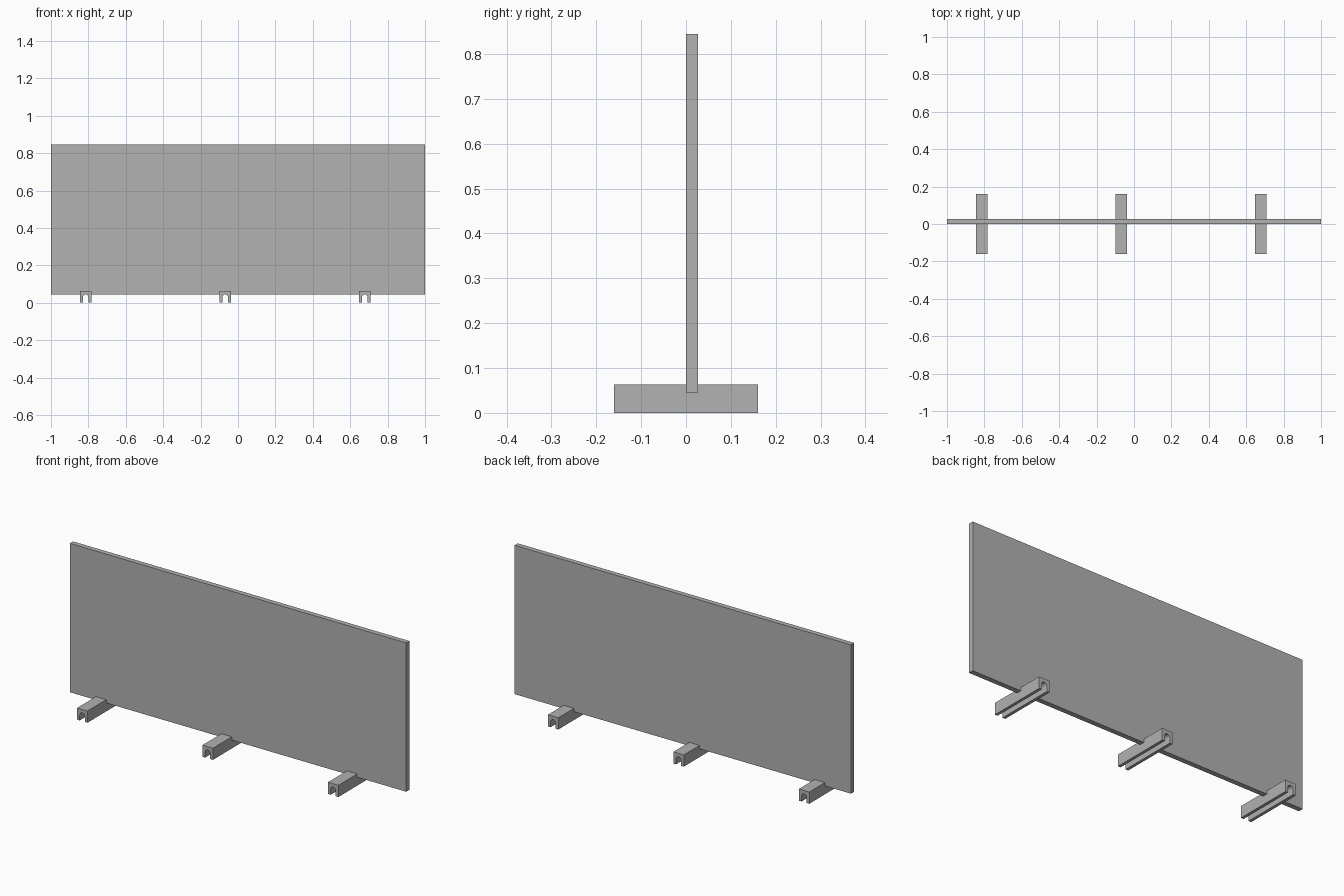
import bpy
import bmesh
from math import cos, sin, pi

cube = bpy.data.objects.get("Cube")
if cube:
    bpy.data.objects.remove(cube)

# Single grey finish
grey = bpy.data.materials.new("plain_grey")
grey.use_nodes = True
colour = (0.445, 0.445, 0.445, 1)
grey.diffuse_color = colour
grey.node_tree.nodes["Principled BSDF"].inputs["Base Color"].default_value = colour


def extrude_profile(name, profile, y0, y1, x=0):
    """Extrude an (x, z) outline along y."""
    bm = bmesh.new()
    face = bm.faces.new([bm.verts.new((px, y0, pz)) for px, pz in profile])
    new = bmesh.ops.extrude_face_region(bm, geom=[face])["geom"]
    verts = [v for v in new if isinstance(v, bmesh.types.BMVert)]
    bmesh.ops.translate(bm, verts=verts, vec=(0, y1 - y0, 0))
    bmesh.ops.recalc_face_normals(bm, faces=bm.faces)
    mesh = bpy.data.meshes.new(name)
    bm.to_mesh(mesh)
    bm.free()
    mesh.materials.append(grey)
    obj = bpy.data.objects.new(name, mesh)
    obj.location.x = x
    bpy.context.collection.objects.link(obj)
    return obj


# Upright screen panel
extrude_profile("panel", [(-1, 0.045), (1, 0.045), (1, 0.845), (-1, 0.845)], 0, 0.027)

# Feet: square bars with a round-topped channel underneath
half, height, slot, spring = 0.031, 0.063, 0.015, 0.029
steps = 12
arch = [(slot * cos(pi * i / steps), spring + slot * sin(pi * i / steps))
        for i in range(steps + 1)]
foot_profile = ([(-half, 0), (-half, height), (half, height), (half, 0), (slot, 0)]
                + arch + [(-slot, 0)])
for name, x in (("right_foot", -0.814), ("middle_foot", -0.068), ("left_foot", 0.678)):
    foot = extrude_profile(name, foot_profile, -0.16, 0.16, x)
    bpy.ops.object.select_all(action="DESELECT")
    foot.select_set(True)
    bpy.context.view_layer.objects.active = foot
    bpy.ops.object.shade_smooth_by_angle()
